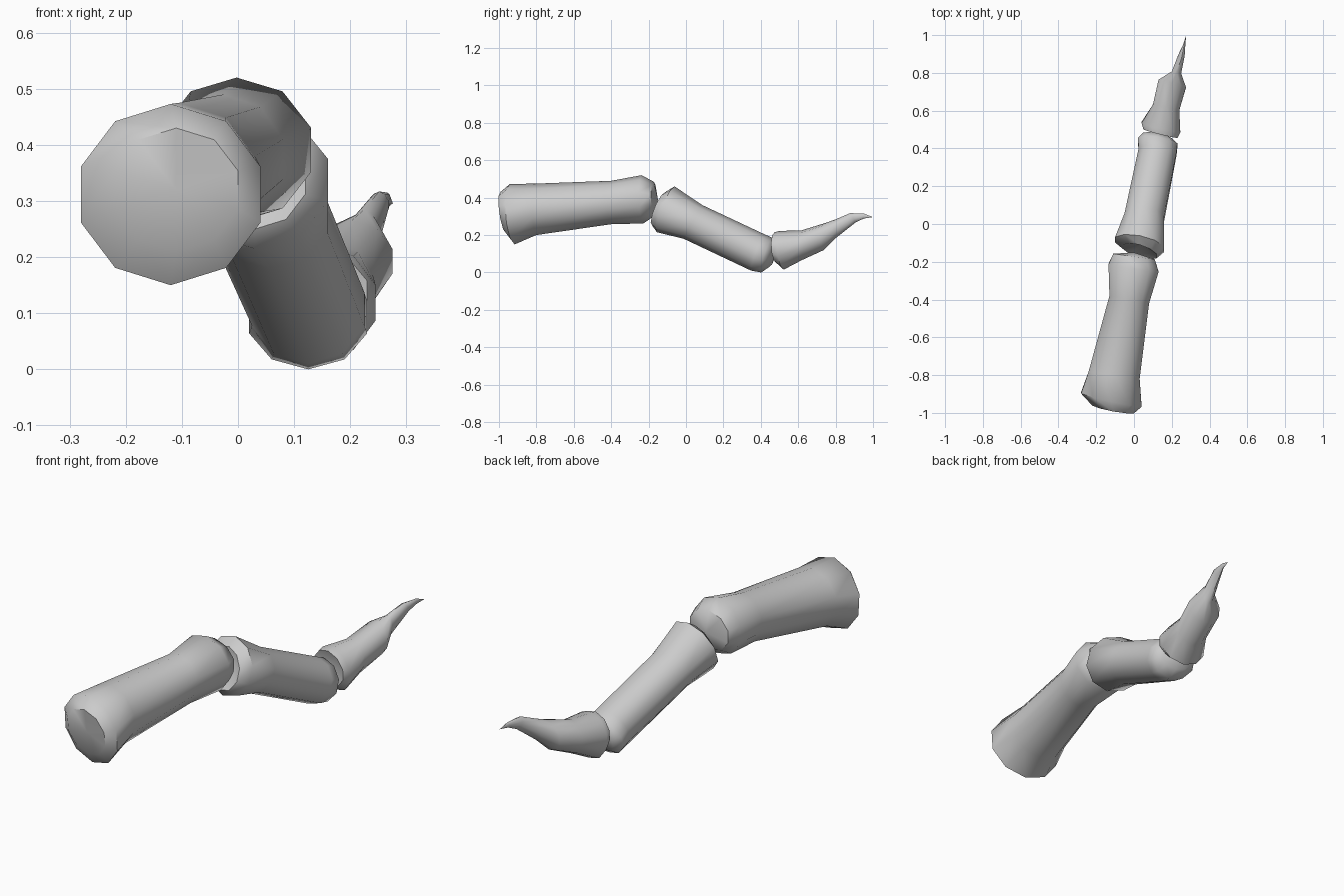
import bpy, bmesh, math
from mathutils import Vector

SIDES = 10
FIT = 1 / math.cos(math.radians(18))  # widest corners sit 18 degrees off the x axis


def bone(name, start, rings, end):
    """Loft ten-sided rings; each ring = left x,y, right x,y, top y,z, bottom y,z."""
    bm = bmesh.new()
    loops = []
    for xl, yl, xr, yr, yt, zt, yb, zb in rings:
        c = Vector(((xl + xr) / 2, (yl + yr + yt + yb) / 4, (zt + zb) / 2))
        u = Vector((xr - xl, yr - yl, 0)) / 2 * FIT
        v = Vector((0, yt - yb, zt - zb)) / 2
        angles = [math.pi / 2 + i * math.tau / SIDES for i in range(SIDES)]
        loops.append([bm.verts.new(c + u * math.cos(a) + v * math.sin(a)) for a in angles])
    for a, b in zip(loops, loops[1:]):
        for i in range(SIDES):
            j = (i + 1) % SIDES
            bm.faces.new((a[i], a[j], b[j], b[i]))
    for point, loop in ((start, loops[0]), (end, loops[-1])):
        p = bm.verts.new(point)
        for i in range(SIDES):
            bm.faces.new((p, loop[i], loop[(i + 1) % SIDES]))
    bmesh.ops.recalc_face_normals(bm, faces=bm.faces)
    mesh = bpy.data.meshes.new(name)
    bm.to_mesh(mesh)
    bm.free()
    ob = bpy.data.objects.new(name, mesh)
    bpy.context.collection.objects.link(ob)
    bpy.ops.object.select_all(action='DESELECT')
    ob.select_set(True)
    bpy.context.view_layer.objects.active = ob
    bpy.ops.object.shade_smooth_by_angle(angle=math.radians(50))


# Rear, thickest bone
bone("base_bone", (-0.11, -0.975, 0.32), [
    (-0.22, -0.955, 0.0, -0.995, -0.995, 0.43, -0.965, 0.21),
    (-0.28, -0.88, 0.04, -0.95, -0.955, 0.473, -0.93, 0.15),
    (-0.24, -0.78, 0.03, -0.82, -0.80, 0.475, -0.80, 0.20),
    (-0.13, -0.38, 0.08, -0.42, -0.40, 0.49, -0.40, 0.258),
    (-0.135, -0.22, 0.13, -0.26, -0.23, 0.52, -0.22, 0.262),
    (-0.11, -0.16, 0.11, -0.19, -0.17, 0.485, -0.17, 0.30),
], (0.0, -0.15, 0.39))

# Middle bone sloping down
bone("middle_bone", (0.04, -0.11, 0.34), [
    (-0.06, -0.12, 0.12, -0.17, -0.11, 0.43, -0.18, 0.25),
    (-0.10, -0.07, 0.16, -0.12, -0.075, 0.46, -0.17, 0.215),
    (-0.05, 0.03, 0.16, 0.02, 0.10, 0.36, 0.0, 0.18),
    (0.025, 0.39, 0.225, 0.37, 0.42, 0.205, 0.35, 0.01),
    (0.02, 0.45, 0.23, 0.42, 0.46, 0.185, 0.40, 0.0),
    (0.05, 0.485, 0.20, 0.455, 0.475, 0.15, 0.44, 0.03),
], (0.125, 0.475, 0.09))

# Claw-shaped tip bone
bone("claw_bone", (0.14, 0.50, 0.14), [
    (0.05, 0.50, 0.23, 0.455, 0.475, 0.215, 0.485, 0.05),
    (0.04, 0.53, 0.245, 0.48, 0.51, 0.222, 0.53, 0.015),
    (0.10, 0.63, 0.24, 0.60, 0.62, 0.225, 0.62, 0.065),
    (0.13, 0.76, 0.275, 0.72, 0.75, 0.265, 0.74, 0.12),
    (0.20, 0.81, 0.25, 0.80, 0.80, 0.285, 0.80, 0.185),
    (0.235, 0.90, 0.268, 0.90, 0.87, 0.317, 0.90, 0.268),
    (0.26, 0.95, 0.272, 0.95, 0.95, 0.315, 0.95, 0.288),
], (0.276, 1.0, 0.296))
